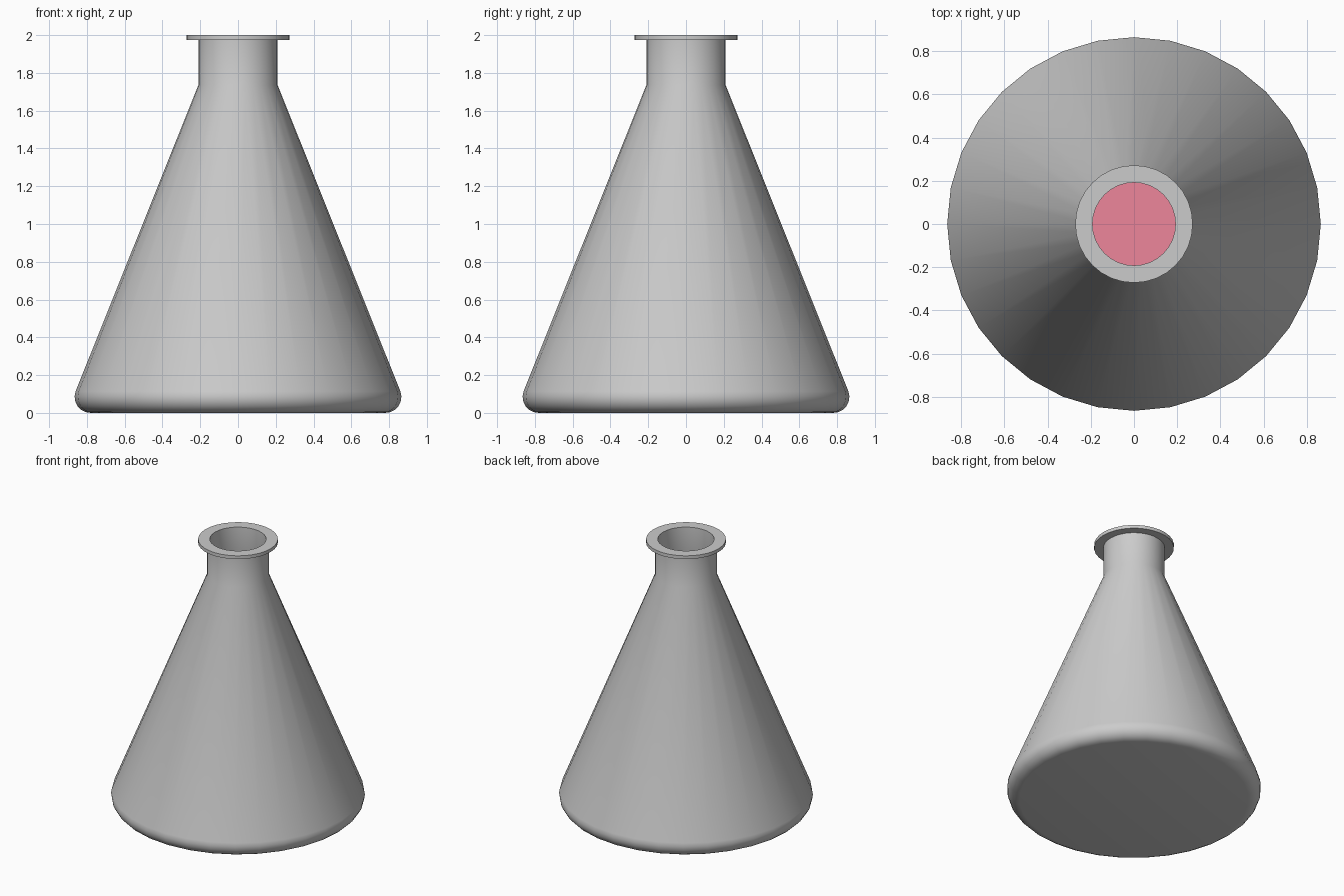
import bpy, bmesh
from math import sin, cos, pi, radians

if "Cube" in bpy.data.objects:
    bpy.data.objects.remove(bpy.data.objects["Cube"])

SEGMENTS = 32
LEVEL = 1.02                       # liquid height


def base_arc(r, z, radius, steps=6):
    """Rounded bottom corner, from the floor up to just past the widest point."""
    end = radians(110)
    return [(r + radius * sin(end * i / steps), z - radius * cos(end * i / steps))
            for i in range(steps + 1)]


def revolve(name, profile):
    """Spin an (r, z) profile around z; points on the axis become poles."""
    bm = bmesh.new()
    rings = []
    for r, z in profile:
        if r < 1e-6:
            rings.append([bm.verts.new((0, 0, z))] * SEGMENTS)
        else:
            rings.append([bm.verts.new((r * cos(2 * pi * i / SEGMENTS),
                                        r * sin(2 * pi * i / SEGMENTS), z))
                          for i in range(SEGMENTS)])
    for a, b in zip(rings, rings[1:]):
        for i in range(SEGMENTS):
            j = (i + 1) % SEGMENTS
            bm.faces.new(list(dict.fromkeys((a[i], a[j], b[j], b[i]))))
    bmesh.ops.recalc_face_normals(bm, faces=bm.faces)
    mesh = bpy.data.meshes.new(name)
    bm.to_mesh(mesh)
    bm.free()
    obj = bpy.data.objects.new(name, mesh)
    bpy.context.collection.objects.link(obj)
    bpy.ops.object.select_all(action='DESELECT')
    obj.select_set(True)
    bpy.context.view_layer.objects.active = obj
    bpy.ops.object.shade_smooth_by_angle(angle=radians(35))
    return obj


# Glass: outer wall, neck, flat rim, then back down the inner wall
outer = [(0, 0)] + base_arc(0.78, 0.085, 0.085)
inner = base_arc(0.78, 0.085, 0.065)
rim = [(0.21, 1.735), (0.21, 1.975), (0.272, 1.975), (0.272, 2.0),
       (0.192, 2.0), (0.192, 1.732)]
revolve("flask_glass", outer + rim + inner[::-1] + [(0, 0.02)])

# Liquid filling the lower half of the cone, just inside the glass
body = base_arc(0.78, 0.085, 0.062)
(r0, z0), (r1, z1) = body[-1], (0.189, 1.732)
top_r = r0 + (r1 - r0) * (LEVEL - z0) / (z1 - z0)
liquid = revolve("liquid", [(0, 0.023)] + body + [(top_r, LEVEL), (0, LEVEL)])
pink = bpy.data.materials.new("pink_liquid")
pink.diffuse_color = (0.85, 0.24, 0.33, 1)
pink.use_nodes = True
pink.node_tree.nodes["Principled BSDF"].inputs["Base Color"].default_value = pink.diffuse_color
liquid.data.materials.append(pink)
